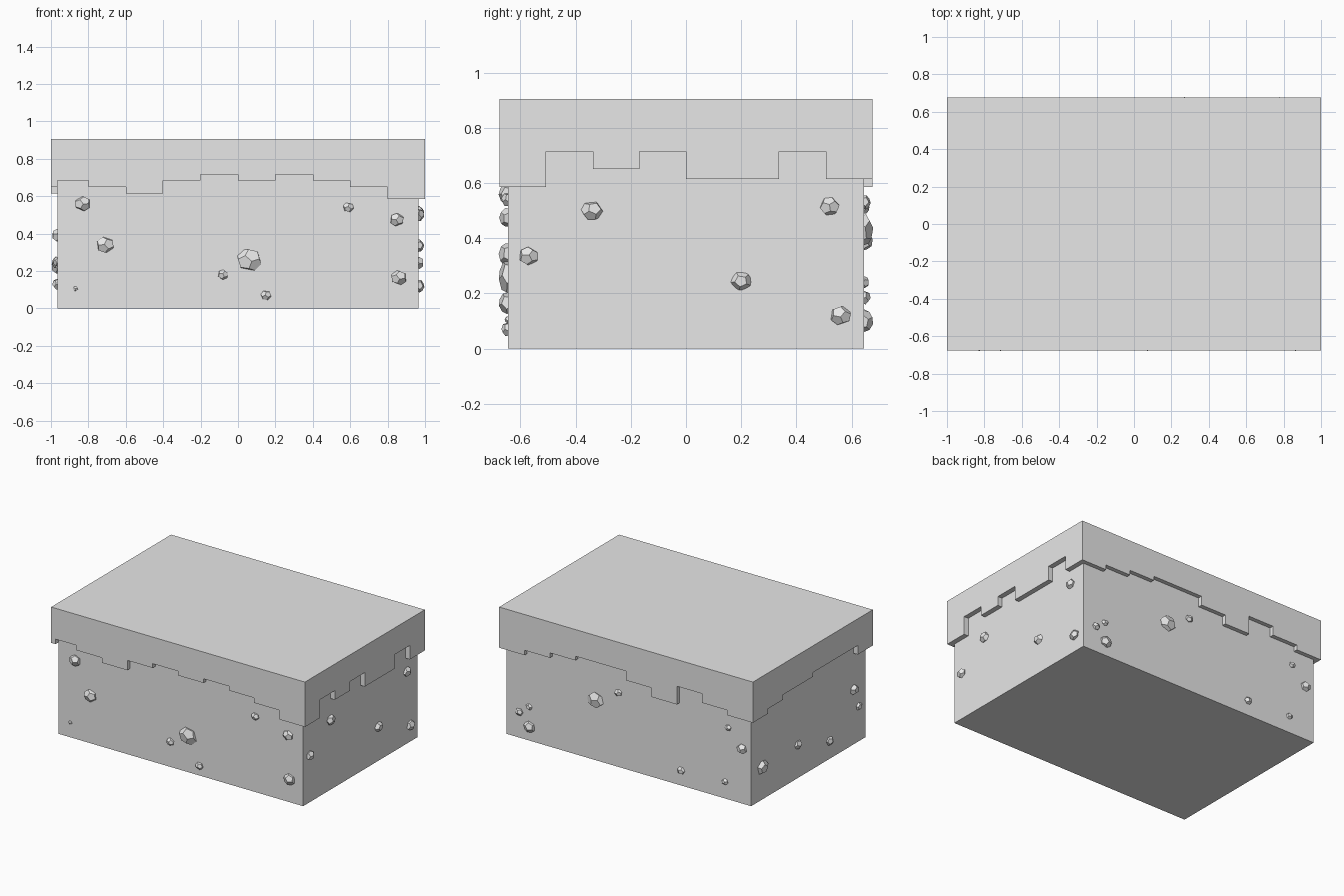
import bpy, bmesh, random
from math import pi
from mathutils import Matrix, Vector, Euler

cube = bpy.data.objects.get("Cube")
if cube:
    bpy.data.objects.remove(cube, do_unlink=True)

random.seed(4)
BX, BY = 0.965, 0.645        # body half sizes
LX, LY, TOP = 1.0, 0.675, 0.905  # lid half sizes and top height
LEVELS = [0.585, 0.615, 0.65, 0.685, 0.715]

grey = bpy.data.materials.new("stone_grey")
grey.use_nodes = True
grey.diffuse_color = (0.8, 0.8, 0.8, 1)
grey.node_tree.nodes["Principled BSDF"].inputs["Base Color"].default_value = (0.8, 0.8, 0.8, 1)


def finish(bm, name):
    bmesh.ops.recalc_face_normals(bm, faces=bm.faces)
    mesh = bpy.data.meshes.new(name)
    bm.to_mesh(mesh)
    bm.free()
    mesh.materials.append(grey)
    obj = bpy.data.objects.new(name, mesh)
    bpy.context.collection.objects.link(obj)
    return obj


def box(name, hx, hy, z0, z1):
    bm = bmesh.new()
    bmesh.ops.create_cube(bm, size=1, matrix=Matrix.Translation((0, 0, (z0 + z1) / 2))
                          @ Matrix.Diagonal((2 * hx, 2 * hy, z1 - z0, 1)))
    return finish(bm, name)


def side_frame(turn, distance):
    """Local x runs along the wall, local -y points outwards."""
    return Matrix.Rotation(turn, 4, 'Z') @ Matrix.Translation((0, -distance, 0))


def skirt(name, turn, half, distance, thick, steps):
    """Stepped lid edge: one outline extruded to the wall thickness."""
    width = 2 * half / len(steps)
    outline = [(half, TOP), (-half, TOP)]
    last = None
    for i, s in enumerate(steps):
        x, z = -half + i * width, LEVELS[int(s)]
        if z != last:
            if last is not None:
                outline.append((x, last))
            outline.append((x, z))
        last = z
    outline.append((half, last))
    bm = bmesh.new()
    face = bm.faces.new([bm.verts.new((x, 0, z)) for x, z in outline])
    out = bmesh.ops.extrude_face_region(bm, geom=[face])
    bmesh.ops.translate(bm, vec=(0, thick, 0),
                        verts=[g for g in out["geom"] if isinstance(g, bmesh.types.BMVert)])
    bm.transform(side_frame(turn, distance))
    finish(bm, name)


def dodecahedron_points():
    """Face centres of an icosahedron."""
    bm = bmesh.new()
    bmesh.ops.create_icosphere(bm, subdivisions=1, radius=1)
    points = [f.calc_center_median().normalized() for f in bm.faces]
    bm.free()
    return points


POINTS = dodecahedron_points()


def pebbles(name, turn, distance, places):
    """Half-sunk twelve-sided stones on one wall."""
    for i, (x, z, r) in enumerate(places):
        bm = bmesh.new()
        for p in POINTS:
            bm.verts.new(p)
        bmesh.ops.convex_hull(bm, input=bm.verts)
        bmesh.ops.dissolve_limit(bm, angle_limit=0.05, verts=bm.verts, edges=bm.edges)
        spin = Euler([random.uniform(0, 2 * pi) for _ in range(3)]).to_matrix().to_4x4()
        depth = min(0.8 * r, 0.034)
        bm.transform(side_frame(turn, distance) @ Matrix.Translation((x, 0, z))
                     @ Matrix.Diagonal((r, depth, r * 0.9, 1)) @ spin)
        finish(bm, f"{name}_{i + 1}")


# Body and lid
box("body", BX, BY, 0, 0.8)
box("lid_top", LX, LY, 0.79, TOP)
FRONT, RIGHT, BACK, LEFT = 0, pi / 2, pi, -pi / 2
skirt("lid_edge_front", FRONT, LX, LY, LY - BY, "3213434320")
skirt("lid_edge_plus_x", RIGHT, LY, LX, LX - BX, "04241141")
skirt("lid_edge_back", BACK, LX, LY, LY - BY, "1234420421")
skirt("lid_edge_minus_x", LEFT, LY, LX, LX - BX, "12334442")

# Stones: position along the wall, height, radius
pebbles("front_stone", FRONT, BY, [
    (-0.83, 0.56, 0.045), (-0.71, 0.34, 0.05), (0.06, 0.26, 0.07), (-0.08, 0.18, 0.03),
    (0.15, 0.07, 0.03), (0.59, 0.54, 0.03), (0.85, 0.475, 0.04), (0.86, 0.165, 0.045),
    (-0.87, 0.105, 0.015)])
pebbles("plus_x_stone", RIGHT, BX, [
    (-0.34, 0.5, 0.04), (-0.57, 0.335, 0.038), (0.2, 0.245, 0.038),
    (0.52, 0.515, 0.038), (0.56, 0.12, 0.04)])
pebbles("back_stone", BACK, BY, [
    (-0.26, 0.43, 0.065), (-0.08, 0.53, 0.03), (-0.78, 0.1, 0.045), (-0.86, 0.185, 0.03),
    (-0.785, 0.24, 0.025), (0.785, 0.51, 0.025), (0.895, 0.39, 0.04),
    (0.415, 0.107, 0.03), (0.76, 0.12, 0.025)])
pebbles("minus_x_stone", LEFT, BX, [
    (-0.52, 0.23, 0.055), (-0.12, 0.24, 0.035), (0.235, 0.13, 0.035),
    (0.51, 0.39, 0.04), (0.565, 0.25, 0.03)])
